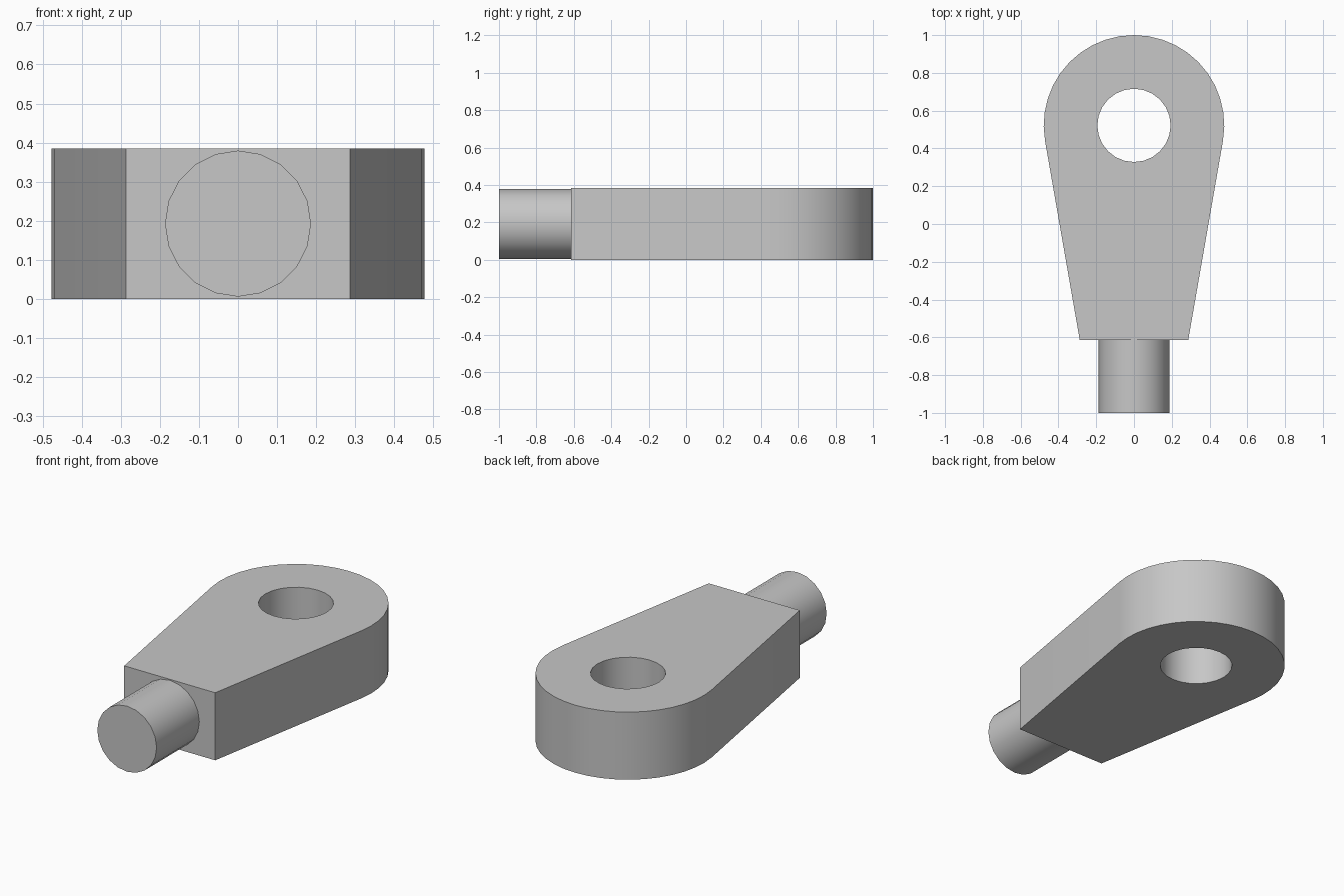
import bpy, bmesh, math
from mathutils import Matrix, Vector

cube = bpy.data.objects.get("Cube")
if cube:
    bpy.data.objects.remove(cube, do_unlink=True)

THICK = 0.385
EYE_Y, EYE_R, HOLE_R = 0.522, 0.478, 0.194
END_X, END_Y = 0.287, -0.615
PIN_R = 0.187

steel = bpy.data.materials.new("light_grey_metal")
steel.use_nodes = True
grey = (0.57, 0.57, 0.57, 1)
steel.diffuse_color = grey
steel.node_tree.nodes["Principled BSDF"].inputs["Base Color"].default_value = grey


def finish(name, bm):
    bmesh.ops.recalc_face_normals(bm, faces=bm.faces)
    mesh = bpy.data.meshes.new(name)
    bm.to_mesh(mesh)
    bm.free()
    obj = bpy.data.objects.new(name, mesh)
    bpy.context.collection.objects.link(obj)
    mesh.materials.append(steel)
    bpy.ops.object.select_all(action='DESELECT')
    obj.select_set(True)
    bpy.context.view_layer.objects.active = obj
    bpy.ops.object.shade_smooth_by_angle(angle=math.radians(30))
    return obj


def arc(radius, start, end, steps):
    return [(radius * math.cos(start + (end - start) * i / steps),
             EYE_Y + radius * math.sin(start + (end - start) * i / steps))
            for i in range(steps + 1)]


def loop(bm, points):
    verts = [bm.verts.new((x, y, 0)) for x, y in points]
    return [bm.edges.new((v, verts[i - 1])) for i, v in enumerate(verts)]


# Tapered body: rounded eye with straight sides tangent to it
drop = EYE_Y - END_Y
tangent = math.atan2(drop, END_X) - math.acos(EYE_R / math.hypot(drop, END_X))
outline = arc(EYE_R, -tangent, math.pi + tangent, 22)
outline += [(-END_X, END_Y), (END_X, END_Y)]
hole = arc(HOLE_R, 0, 2 * math.pi, 24)[:-1]

bm = bmesh.new()
edges = loop(bm, outline) + loop(bm, hole)
bmesh.ops.triangle_fill(bm, edges=edges, use_beauty=True, normal=Vector((0, 0, 1)))
result = bmesh.ops.extrude_face_region(bm, geom=bm.faces[:], use_keep_orig=True)
top = [g for g in result["geom"] if isinstance(g, bmesh.types.BMVert)]
bmesh.ops.translate(bm, verts=top, vec=(0, 0, THICK))
finish("eye_body", bm)

# Round shank at the narrow end
bm = bmesh.new()
length = END_Y + 1
bmesh.ops.create_cone(bm, cap_ends=True, segments=20, radius1=PIN_R, radius2=PIN_R,
                      depth=length,
                      matrix=Matrix.Translation((0, -1 + length / 2, THICK / 2))
                      @ Matrix.Rotation(math.pi / 2, 4, 'X'))
finish("shank", bm)
